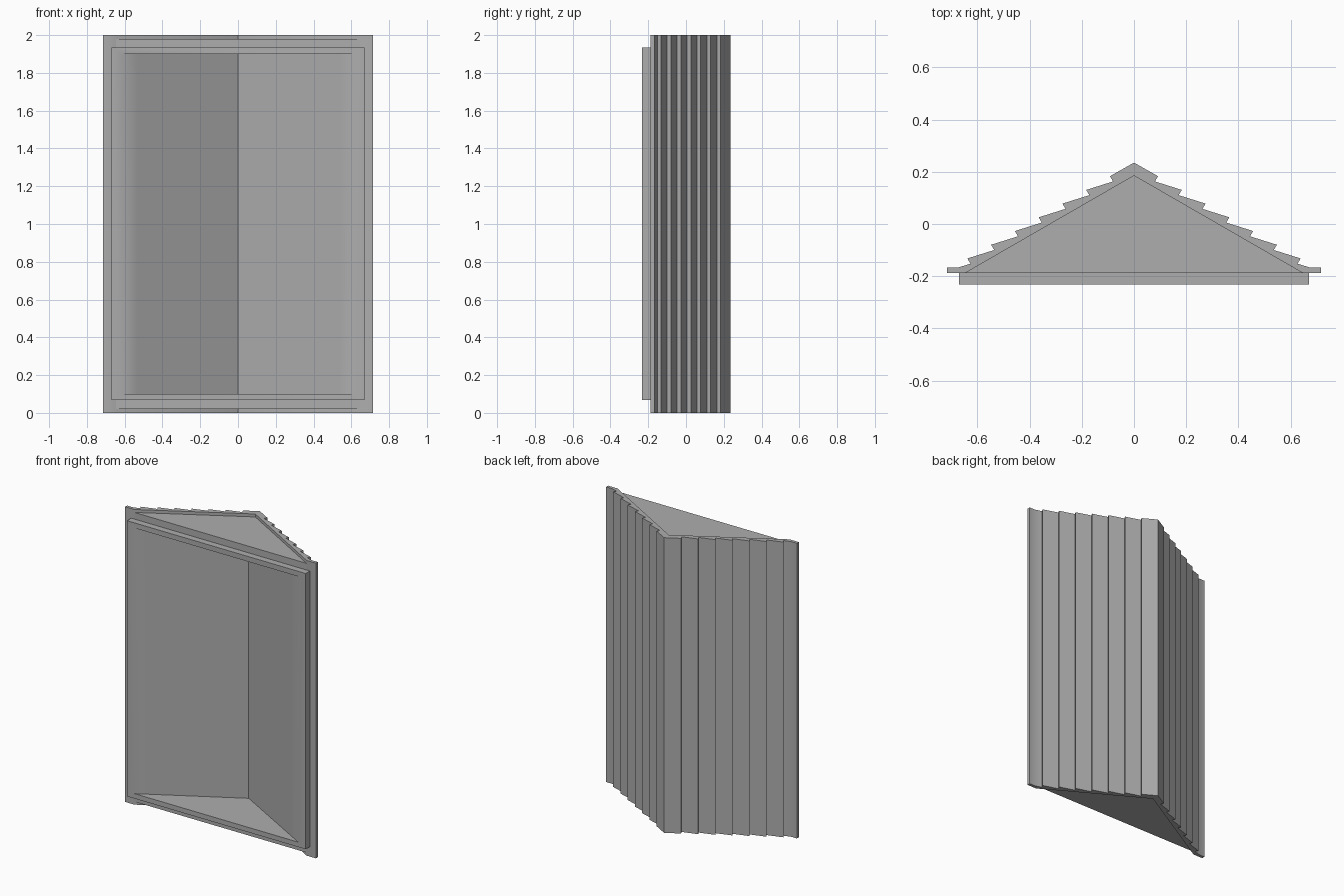
import bpy, bmesh

if "Cube" in bpy.data.objects:
    bpy.data.objects.remove(bpy.data.objects["Cube"], do_unlink=True)

# One plain grey for everything
grey = bpy.data.materials.new("plain_grey")
grey.use_nodes = True
COLOUR = (0.42, 0.42, 0.42, 1)
grey.diffuse_color = COLOUR
grey.node_tree.nodes["Principled BSDF"].inputs["Base Color"].default_value = COLOUR


def prism(name, profile, z0, z1):
    """Extrude a closed xy profile from z0 to z1."""
    bm = bmesh.new()
    face = bm.faces.new([bm.verts.new((x, y, z0)) for x, y in profile])
    new = bmesh.ops.extrude_face_region(bm, geom=[face])["geom"]
    bmesh.ops.translate(bm, vec=(0, 0, z1 - z0),
                        verts=[v for v in new if isinstance(v, bmesh.types.BMVert)])
    bmesh.ops.recalc_face_normals(bm, faces=bm.faces)
    mesh = bpy.data.meshes.new(name)
    bm.to_mesh(mesh)
    bm.free()
    mesh.materials.append(grey)
    obj = bpy.data.objects.new(name, mesh)
    bpy.context.collection.objects.link(obj)
    return obj


def activate(obj):
    bpy.ops.object.select_all(action='DESELECT')
    obj.select_set(True)
    bpy.context.view_layer.objects.active = obj


def mirrored(half):
    """Complete a right-hand half profile; points on x = 0 are kept once."""
    return half + [(-x, y) for x, y in reversed(half) if x > 0]


FRONT, SEAT, PEAK = -0.232, -0.187, 0.185

# Triangular body and the rectangular frame on its front
body = prism("gable_body", mirrored([(0, PEAK), (0.645, SEAT)]), 0.02, 1.98)
frame = prism("front_frame", mirrored([(0.67, SEAT), (0.67, FRONT)]), 0.067, 1.935)

# Hollow out both with one wedge whose sides run on past the front
apex, slope = 0.115, 0.565
reach = 0.8
cutter = prism("cavity_cutter", mirrored([(0, apex), (reach, apex - slope * reach)]), 0.1, 1.9)
cutter.hide_render = True
for part in (body, frame):
    activate(part)
    cut = part.modifiers.new("cavity", 'BOOLEAN')
    cut.operation = 'DIFFERENCE'
    cut.solver = 'EXACT'
    cut.object = cutter
    bpy.ops.object.modifier_apply(modifier=cut.name)
bpy.data.objects.remove(cutter, do_unlink=True)

# Stepped roof boards: each ends in a tip, then steps back to the next one
roof = [(0, 0.235)]
for i in range(7):
    x, y = 0.092 + 0.091 * i, 0.183 - 0.0525 * i
    roof += [(x, y), (x - 0.012, y - 0.02)]
# Eave lip, then back along the underside to the peak
roof += [(0.672, -0.166), (0.715, -0.166), (0.715, SEAT), (0.645, SEAT)]
left = [(-x, y) for x, y in reversed(roof[1:])]
shingles = prism("stepped_roof", roof + [(0, PEAK)] + left, 0, 2)

for part in (frame, shingles):
    activate(part)
    bpy.ops.object.shade_smooth_by_angle(angle=0.54)
